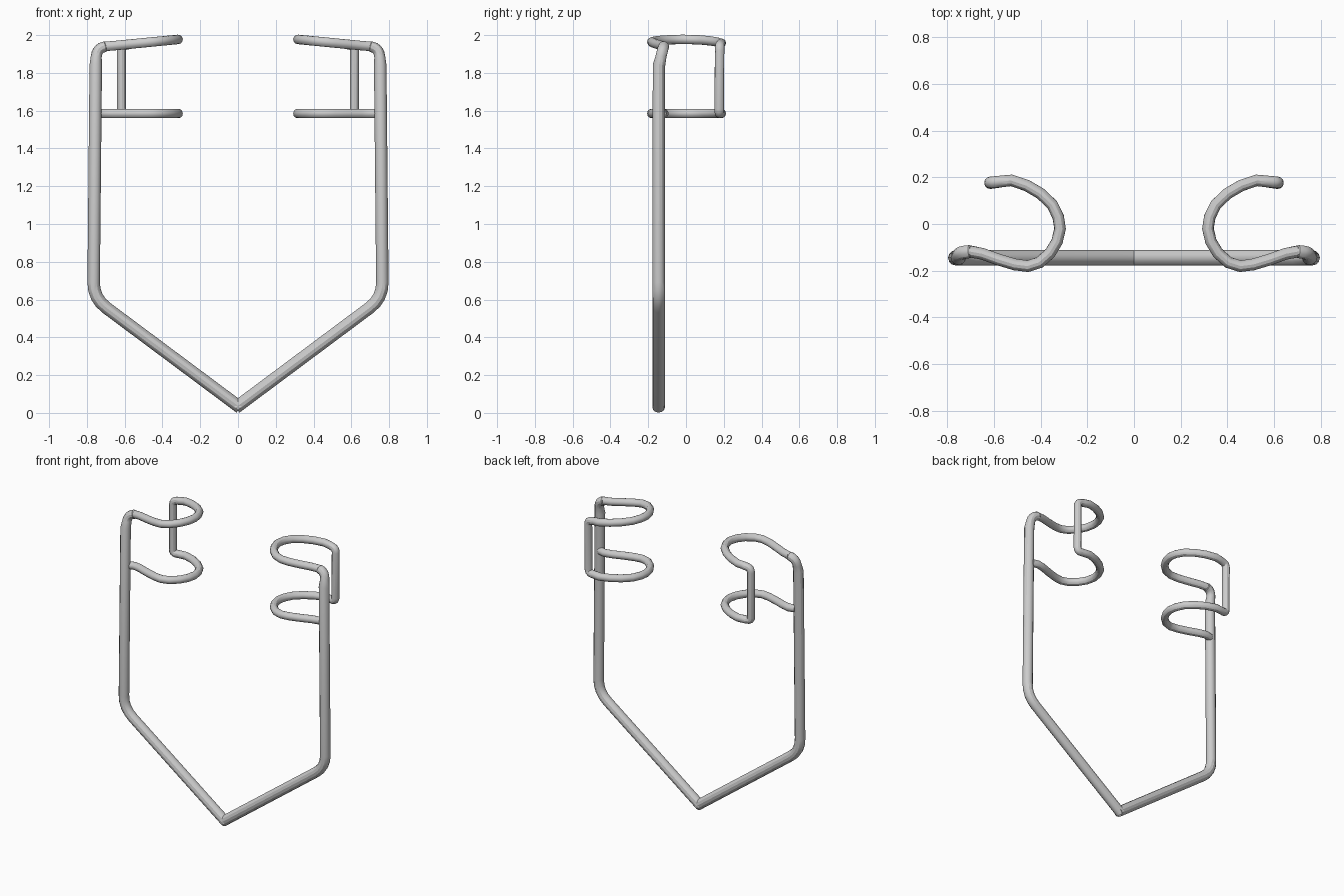
import bpy
from mathutils import Vector

if "Cube" in bpy.data.objects:
    bpy.data.objects.remove(bpy.data.objects["Cube"])


def rounded(path, steps=4):
    """Replace corners with small arcs; path items are (point, corner length, radius)."""
    pts = [(Vector(p), c, r) for p, c, r in path]
    out = []
    for i, (p, c, r) in enumerate(pts):
        if c == 0:
            out.append((p, r))
            continue
        a = p + (pts[i - 1][0] - p).normalized() * c
        b = p + (pts[i + 1][0] - p).normalized() * c
        for k in range(steps + 1):
            t = k / steps
            out.append((a * (1 - t) ** 2 + p * 2 * t * (1 - t) + b * t * t, r))
    return out


def tube(name, path):
    """Round wire swept along a path and mirrored to the other side."""
    curve = bpy.data.curves.new(name, 'CURVE')
    curve.dimensions = '3D'
    curve.bevel_depth = 1.0
    curve.bevel_resolution = 4
    curve.use_fill_caps = True
    pts = rounded(path)
    spline = curve.splines.new('POLY')
    spline.points.add(len(pts) - 1)
    for sp, (p, r) in zip(spline.points, pts):
        sp.co = (*p, 1)
        sp.radius = r
    ob = bpy.data.objects.new(name, curve)
    bpy.context.collection.objects.link(ob)
    bpy.ops.object.select_all(action='DESELECT')
    bpy.context.view_layer.objects.active = ob
    ob.select_set(True)
    bpy.ops.object.convert(target='MESH')
    ob = bpy.context.object
    bpy.ops.object.shade_smooth_by_angle()
    mirror = ob.modifiers.new('mirror', 'MIRROR')
    mirror.use_mirror_merge = False
    return ob


R, W = 0.033, 0.025      # frame and clip wire radii

# Plan of the C-shaped clip, from the front post round to the back
plan = [(0.65, -0.128), (0.58, -0.153), (0.51, -0.174), (0.455, -0.181),
        (0.405, -0.165), (0.36, -0.125), (0.33, -0.075), (0.317, -0.02),
        (0.325, 0.03), (0.35, 0.082), (0.40, 0.13), (0.46, 0.165),
        (0.525, 0.187), (0.565, 0.183)]


def top_z(x, y):
    z = 1.977 - (x - 0.32) * 0.098
    return z


# V-shaped base and upright post
tube("frame_side", [
    ((-0.012, -0.145, 0.028), 0, R),
    ((0.765, -0.145, 0.607), 0.085, R),
    ((0.753, -0.143, 1.84), 0, R),
    ((0.748, -0.122, 1.93), 0.045, 0.029),
    ((0.70, -0.118, 1.940), 0, W)])

# Upper clip, back drop and lower clip as one bent wire
clip = [((0.705, -0.118, 1.940), 0, W)]
clip += [((x, y, top_z(x, y)), 0, W) for x, y in plan]
clip += [((0.617, 0.178, 1.943), 0.025, W), ((0.617, 0.175, 1.585), 0.025, W)]
clip += [((x, y, 1.585), 0, W) for x, y in reversed(plan)]
clip += [((0.70, -0.117, 1.585), 0, W), ((0.74, -0.128, 1.585), 0, W)]
tube("clip_wire", clip)
